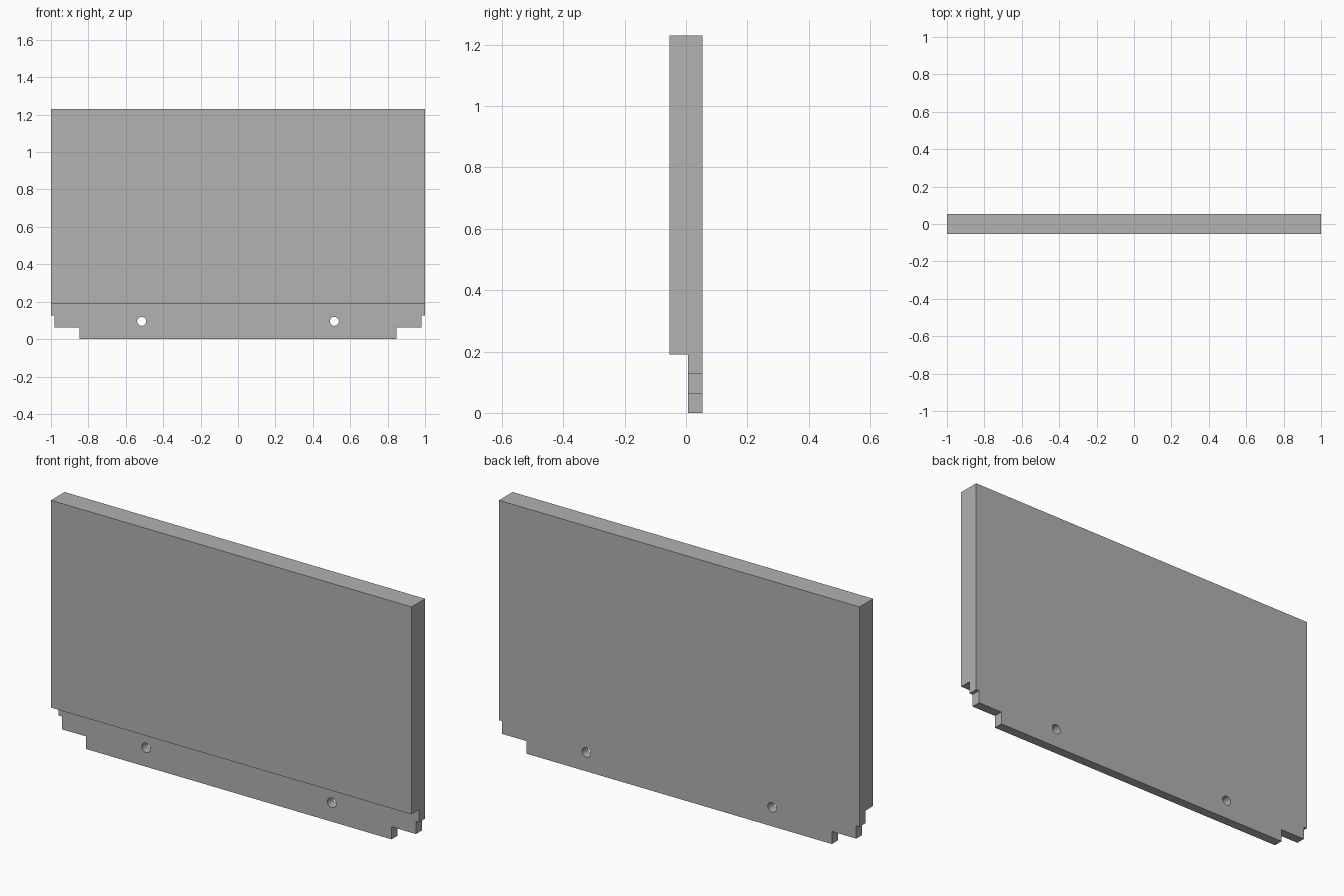
import bpy
import bmesh
import math

cube = bpy.data.objects.get("Cube")
if cube:
    bpy.data.objects.remove(cube, do_unlink=True)

WIDTH, HEIGHT, HALF_DEPTH = 2.0, 1.23, 0.054
REBATE_Y, REBATE_Z = 0.007, 0.19
HOLE_X, HOLE_Z, HOLE_RADIUS = 0.515, 0.095, 0.024

grey = bpy.data.materials.new("plain_grey")
grey.use_nodes = True
colour = (0.445, 0.445, 0.445, 1)
grey.diffuse_color = colour
grey.node_tree.nodes["Principled BSDF"].inputs["Base Color"].default_value = colour


def extrude_profile(name, points, y0, y1):
    """Solid made by pushing an x-z outline from y0 to y1."""
    bm = bmesh.new()
    face = bm.faces.new([bm.verts.new((x, y0, z)) for x, z in points])
    moved = bmesh.ops.extrude_face_region(bm, geom=[face])["geom"]
    verts = [v for v in moved if isinstance(v, bmesh.types.BMVert)]
    bmesh.ops.translate(bm, verts=verts, vec=(0, y1 - y0, 0))
    bmesh.ops.recalc_face_normals(bm, faces=bm.faces)
    mesh = bpy.data.meshes.new(name)
    bm.to_mesh(mesh)
    bm.free()
    mesh.materials.append(grey)
    obj = bpy.data.objects.new(name, mesh)
    bpy.context.collection.objects.link(obj)
    return obj


def cut(target, cutter):
    cutter.hide_render = True
    cutter.hide_viewport = True
    cutter.display_type = 'WIRE'
    mod = target.modifiers.new(cutter.name, 'BOOLEAN')
    mod.operation = 'DIFFERENCE'
    mod.solver = 'EXACT'
    mod.object = cutter


# Panel with stepped lower corners, mirrored left to right
half = [(0.847, 0), (0.847, 0.063), (0.982, 0.063), (0.982, 0.127),
        (WIDTH / 2, 0.127), (WIDTH / 2, HEIGHT)]
outline = half + [(-x, z) for x, z in reversed(half)]
panel = extrude_profile("panel", outline, -HALF_DEPTH, HALF_DEPTH)

# Rebate along the lower front edge
rebate = [(-1.2, -0.2), (1.2, -0.2), (1.2, REBATE_Z), (-1.2, REBATE_Z)]
rebate_cutter = extrude_profile("rebate_cutter", rebate, -0.2, REBATE_Y)
cutters = [rebate_cutter]

# Two round fixing holes through the lower tongue
for side, sign in (("left", 1), ("right", -1)):
    circle = [(sign * HOLE_X + HOLE_RADIUS * math.cos(math.tau * i / 32),
               HOLE_Z + HOLE_RADIUS * math.sin(math.tau * i / 32))
              for i in range(32)]
    cutters.append(extrude_profile(side + "_hole_cutter", circle, -0.2, 0.2))

for cutter in cutters:
    cut(panel, cutter)

# Bake the cuts, then drop the cutters
bpy.context.view_layer.update()
evaluated = panel.evaluated_get(bpy.context.evaluated_depsgraph_get())
panel.data = bpy.data.meshes.new_from_object(evaluated)
panel.modifiers.clear()
for cutter in cutters:
    bpy.data.objects.remove(cutter, do_unlink=True)

# Smooth hole walls, crisp panel edges
bpy.ops.object.select_all(action='DESELECT')
panel.select_set(True)
bpy.context.view_layer.objects.active = panel
bpy.ops.object.shade_smooth_by_angle(angle=math.radians(30))
